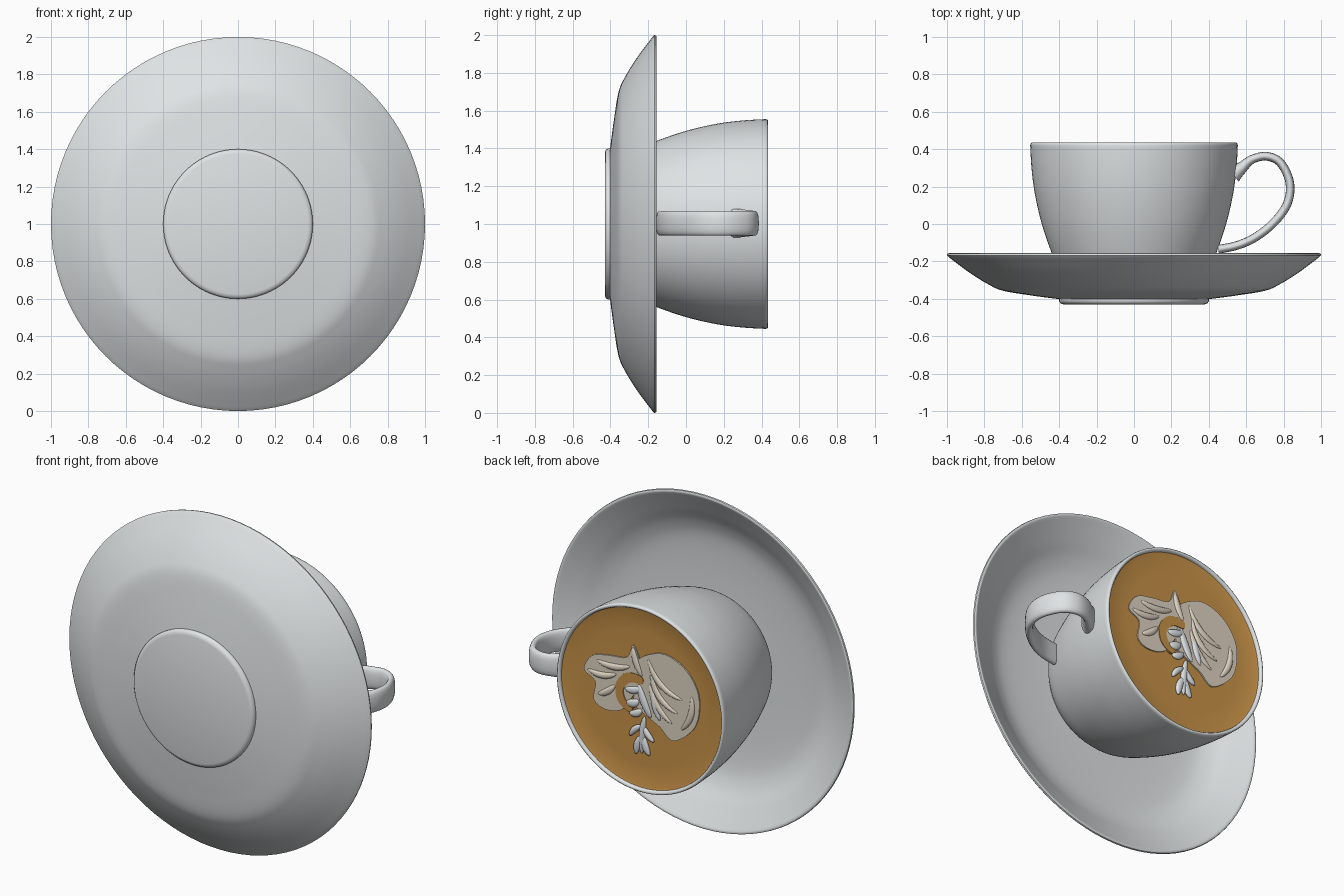
import bpy, bmesh, math
from mathutils import Vector
from mathutils.geometry import tessellate_polygon

if "Cube" in bpy.data.objects:
    bpy.data.objects.remove(bpy.data.objects["Cube"])


def material(name, rgb):
    m = bpy.data.materials.new(name)
    m.diffuse_color = (*rgb, 1)
    m.use_nodes = True
    m.node_tree.nodes["Principled BSDF"].inputs["Base Color"].default_value = m.diffuse_color
    return m


china = material("white china", (0.74, 0.77, 0.78))
coffee_mat = material("coffee brown", (0.58, 0.29, 0.065))
cream = material("cream foam", (0.74, 0.66, 0.55))
foam = material("white foam", (0.72, 0.75, 0.78))


def finish(name, bm, mat, angle=50):
    bmesh.ops.remove_doubles(bm, verts=bm.verts, dist=1e-5)
    bmesh.ops.recalc_face_normals(bm, faces=bm.faces)
    me = bpy.data.meshes.new(name)
    bm.to_mesh(me)
    bm.free()
    me.materials.append(mat)
    ob = bpy.data.objects.new(name, me)
    bpy.context.collection.objects.link(ob)
    bpy.ops.object.select_all(action='DESELECT')
    ob.select_set(True)
    bpy.context.view_layer.objects.active = ob
    bpy.ops.object.shade_smooth_by_angle(angle=math.radians(angle))
    return ob


def spline(pts, n=6, closed=False):
    """Catmull-Rom curve through the points."""
    p = [Vector(q) for q in pts]
    k = len(p)
    get = (lambda i: p[i % k]) if closed else (lambda i: p[max(0, min(k - 1, i))])
    out = []
    for i in range(k if closed else k - 1):
        a, b, c, d = (get(i + j) for j in (-1, 0, 1, 2))
        for s in range(n):
            t = s / n
            out.append(0.5 * (2 * b + (c - a) * t + (2 * a - 5 * b + 4 * c - d) * t * t
                              + (3 * b - a - 3 * c + d) * t ** 3))
    return out if closed else out + [p[-1]]


def lathe(name, profile, mat, steps=96):
    """Spin an (r, y) profile about the y axis through z = 1."""
    bm = bmesh.new()
    vs = [bm.verts.new((r, y, 1)) for r, y in profile]
    es = [bm.edges.new(e) for e in zip(vs, vs[1:])]
    bmesh.ops.spin(bm, geom=vs + es, cent=(0, 0, 1), axis=(0, 1, 0),
                   angle=2 * math.pi, steps=steps)
    bmesh.ops.remove_doubles(bm, verts=bm.verts, dist=1e-5)
    bmesh.ops.dissolve_degenerate(bm, edges=bm.edges, dist=1e-6)
    return finish(name, bm, mat)


# Saucer: foot disc, flared underside, rounded lip, shallow well
under = spline([(0.4, -0.402), (0.55, -0.382), (0.7, -0.357), (0.78, -0.322),
                (0.88, -0.26), (0.99, -0.178)])
well = spline([(0.982, -0.158), (0.87, -0.22), (0.77, -0.275), (0.66, -0.305),
               (0.45, -0.318), (0.2, -0.32)])
lathe("saucer", [(0, -0.43), (0.375, -0.43), (0.39, -0.426), (0.4, -0.415)]
      + [tuple(p) for p in under] + [(1.0, -0.168), (0.998, -0.159), (0.99, -0.155)]
      + [tuple(p) for p in well] + [(0, -0.32)], china)

# Cup: rounded bowl with thin rim
bowl = spline([(0.34, -0.315), (0.395, -0.25), (0.44, -0.155), (0.493, 0.0),
               (0.53, 0.16), (0.548, 0.3), (0.555, 0.42)])
lathe("cup", [(0, -0.315)] + [tuple(p) for p in bowl]
      + [(0.553, 0.431), (0.547, 0.435), (0.538, 0.433), (0.533, 0.425), (0.53, 0.39)], china)

# Coffee surface
lathe("coffee", [(0, 0.409), (0.2, 0.409), (0.4, 0.41), (0.52, 0.413), (0.535, 0.418)],
      coffee_mat)

# Handle: rounded strap swept along a loop, flared at the top joint
path = spline([(0.53, 0.265), (0.575, 0.3), (0.63, 0.345), (0.71, 0.362), (0.785, 0.325),
               (0.833, 0.22), (0.82, 0.11), (0.75, 0.01), (0.65, -0.07), (0.55, -0.115),
               (0.45, -0.135)])
bm = bmesh.new()
rings = []
for i, p in enumerate(path):
    t = (path[min(i + 1, len(path) - 1)] - path[max(i - 1, 0)]).normalized()
    nrm = Vector((-t.y, t.x))
    flare = max(0, 1 - i / 14)
    thick, wide = 0.023 + 0.028 * flare ** 2, 0.066 + 0.012 * flare
    ring = []
    for k in range(20):
        a = 2 * math.pi * k / 20
        c, s = math.cos(a), math.sin(a)
        u = thick * math.copysign(abs(c) ** 0.8, c)
        w = wide * math.copysign(abs(s) ** 0.8, s)
        ring.append(bm.verts.new((p.x + nrm.x * u, p.y + nrm.y * u, 1.004 + w)))
    rings.append(ring)
for a, b in zip(rings, rings[1:]):
    for k in range(20):
        bm.faces.new((a[k], a[k - 1], b[k - 1], b[k]))
bm.faces.new(rings[0])
bm.faces.new(rings[-1])
finish("handle", bm, china)


def plate(name, outline, mat, y0, y1, n=4):
    """Foam patch: smooth closed (x, z) outline extruded along y."""
    pts = spline(outline, n, closed=True)
    bm = bmesh.new()
    lo = [bm.verts.new((p.x, y0, 1 + p.y)) for p in pts]
    hi = [bm.verts.new((p.x, y1, 1 + p.y)) for p in pts]
    for tri in tessellate_polygon([[Vector((p.x, p.y, 0)) for p in pts]]):
        bm.faces.new([lo[i] for i in tri])
        bm.faces.new([hi[i] for i in tri])
    for i in range(len(pts)):
        bm.faces.new((lo[i - 1], lo[i], hi[i], hi[i - 1]))
    finish(name, bm, mat, 30)


def petal(name, a, b, width, mat, bend=0.0, y=0.416, depth=0.014):
    """Tapered, bent foam stroke from a to b in (x, z)."""
    a, b = Vector(a), Vector(b)
    d = b - a
    side = Vector((-d.y, d.x)).normalized()
    bm = bmesh.new()
    bmesh.ops.create_uvsphere(bm, u_segments=14, v_segments=10, radius=1)
    for v in bm.verts:
        t = v.co.z
        q = (a + b) / 2 + d * t / 2 + side * (v.co.x * width + bend * (1 - t * t))
        v.co = (q.x, y + v.co.y * depth, 1 + q.y)
    finish(name, bm, mat)


# Latte art: cream leaf and body
plate("foam_leaf", [(0.385, 0.075), (0.33, 0.17), (0.22, 0.2), (0.1, 0.22), (0.06, 0.305),
                    (0.01, 0.2), (0.0, 0.05), (0.06, 0.0), (0.13, -0.1), (0.24, -0.13),
                    (0.32, -0.09), (0.31, 0.02)], cream, 0.405, 0.4165)
plate("foam_body", [(0.03, 0.22), (-0.08, 0.29), (-0.18, 0.3), (-0.3, 0.24), (-0.375, 0.12),
                    (-0.37, -0.03), (-0.31, -0.13), (-0.2, -0.2), (-0.12, -0.14),
                    (-0.04, -0.1), (0.05, -0.04), (0.04, 0.1)], cream, 0.405, 0.4175)

# Brown hook swirl between leaf and body
plate("coffee_swirl", [(0.0, 0.13), (0.1, 0.13), (0.17, 0.05), (0.16, -0.05), (0.09, -0.1),
                       (0.06, -0.07), (0.11, -0.03), (0.12, 0.03), (0.07, 0.08), (0.0, 0.085)],
      coffee_mat, 0.405, 0.4205)

# Cream ridges fanning over the leaf and body
for i, (a, b, bend) in enumerate([
        ((0.36, 0.08), (0.17, 0.1), 0.02), ((0.3, 0.15), (0.08, 0.17), 0.02),
        ((0.29, -0.05), (0.18, 0.03), 0.01), ((0.06, 0.29), (0.0, 0.13), 0.01),
        ((-0.04, 0.25), (-0.27, 0.06), 0.05), ((-0.06, 0.18), (-0.24, -0.03), 0.05),
        ((-0.05, 0.1), (-0.2, -0.1), 0.03), ((-0.33, 0.1), (-0.26, -0.12), -0.03)]):
    petal(f"foam_ridge_{i + 1}", a, b, 0.02, cream, bend)

# White centre petals and tulip stem
for i, (a, b, w) in enumerate([
        ((0.11, 0.03), (0.0, 0.06), 0.022), ((0.1, -0.05), (0.02, -0.02), 0.025),
        ((0.02, 0.08), (-0.06, -0.1), 0.024), ((-0.07, 0.06), (-0.12, -0.1), 0.02),
        ((0.08, -0.11), (0.0, -0.07), 0.022), ((-0.02, -0.1), (0.0, -0.33), 0.02),
        ((0.0, -0.22), (0.04, -0.34), 0.022), ((-0.01, -0.22), (-0.05, -0.33), 0.022),
        ((0.0, -0.16), (0.08, -0.24), 0.018), ((-0.01, -0.16), (-0.08, -0.24), 0.018)]):
    petal(f"white_petal_{i + 1}", a, b, w, foam, 0.008, 0.418)
